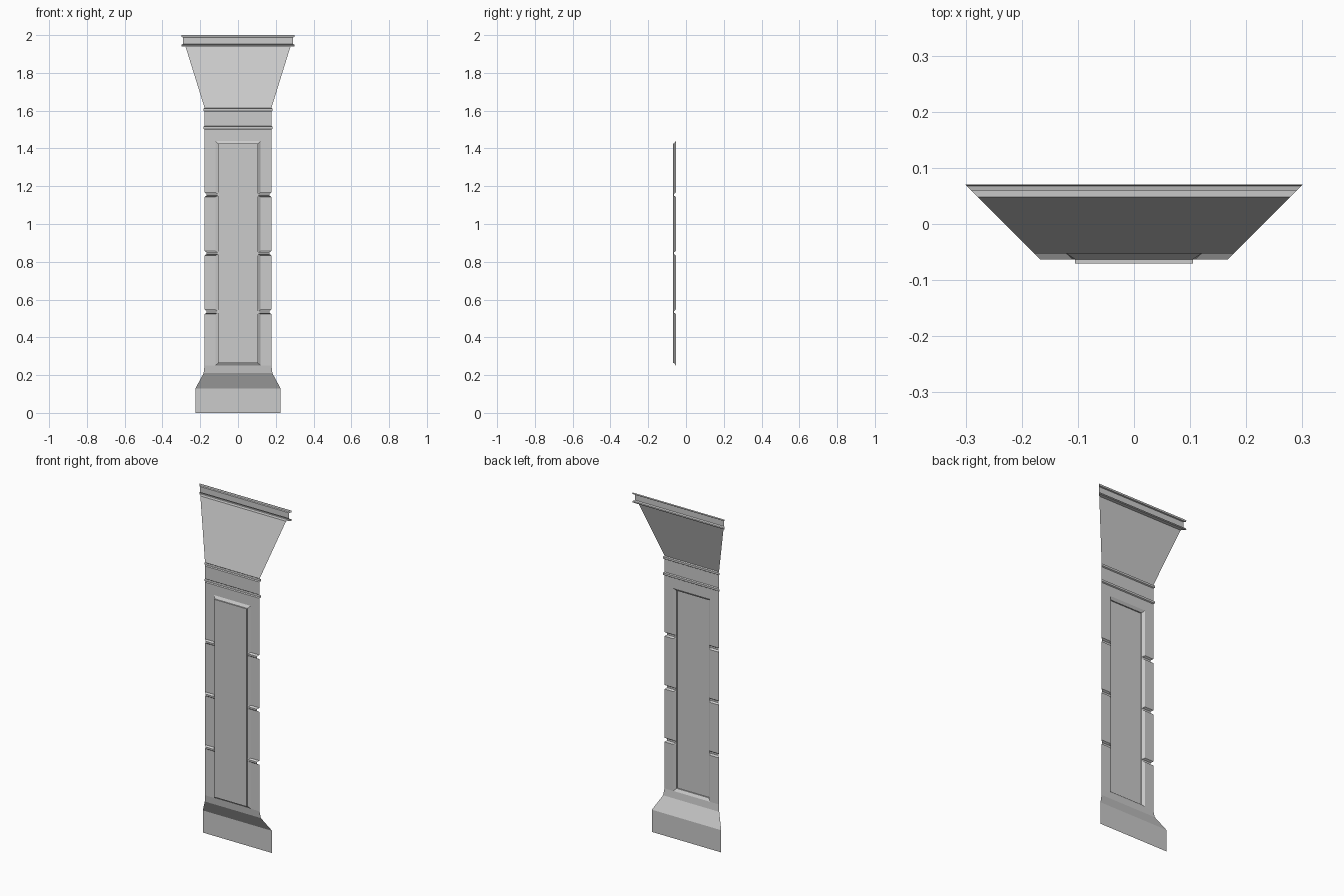
import bpy, bmesh

if "Cube" in bpy.data.objects:
    bpy.data.objects.remove(bpy.data.objects["Cube"])

AXIS = 0.23   # the panel is one mitred side of a square column: y = half width - AXIS


def sheet(name, rows):
    """Open surface from rows of (z, [(x, y), ...]) half sections, mirrored in x."""
    bm = bmesh.new()
    grid = []
    for z, half in rows:
        full = [(-x, y) for x, y in reversed(half)] + list(half)
        grid.append([bm.verts.new((x, y, z)) for x, y in full])
    for a, b in zip(grid, grid[1:]):
        for i in range(len(a) - 1):
            bm.faces.new((a[i], b[i], b[i + 1], a[i + 1]))   # outside looks to +y
    bmesh.ops.remove_doubles(bm, verts=bm.verts[:], dist=1e-5)
    me = bpy.data.meshes.new(name)
    bm.to_mesh(me)
    bm.free()
    ob = bpy.data.objects.new(name, me)
    bpy.context.collection.objects.link(ob)
    return ob


def moulding(name, profile):
    """Mitred strip following a (half width, z) profile."""
    return sheet(name, [(z, [(r, r - AXIS)]) for r, z in profile])


def bead(r, z, out, h):
    """Small rounded band in a profile."""
    return [(r, z - h), (r + out, z - h * 0.6), (r + out, z + h * 0.6), (r, z + h)]


R = 0.177                   # shaft half width
FACE = R - AXIS
PANEL, STEP, DEEP = -0.070, -0.063, 0.010
IN, OUT = 0.105, 0.120      # recessed panel and its bevel


def plain(z, r=R):
    return z, [(OUT, r - AXIS)] * 3 + [(r, r - AXIS)]


def panel(z, r=R):
    y = r - AXIS
    return z, [(IN, PANEL), (IN, STEP), (OUT if r == R else IN + 0.004, y), (r, y)]


def step(z):
    return z, [(IN, STEP), (IN, STEP), (OUT, FACE), (R, FACE)]


# plinth with sloped top
moulding("base", [(0.225, 0), (0.225, 0.13), (0.182, 0.21)])

# shaft with recessed panel and stone joints at both sides
rows = [plain(0.21, 0.182), plain(0.25), step(0.265), panel(0.265)]
for z in (0.535, 0.845, 1.155):
    rows += [panel(z - 0.012), panel(z - 0.005, R - DEEP),
             panel(z + 0.005, R - DEEP), panel(z + 0.012)]
rows += [panel(1.425), step(1.425), plain(1.44), plain(1.50)]
sheet("shaft", rows)

# necking between two beads
moulding("neck", bead(R, 1.51, 0.006, 0.01) + bead(R, 1.605, 0.006, 0.01))

# flared capital and moulded top edge
moulding("capital", [(R, 1.615), (0.278, 1.94)])
moulding("top_edge", [(0.278, 1.94), (0.298, 1.941), (0.300, 1.945), (0.298, 1.950),
                      (0.290, 1.954), (0.290, 1.988), (0.298, 1.990),
                      (0.300, 1.995), (0.299, 2.0)])
